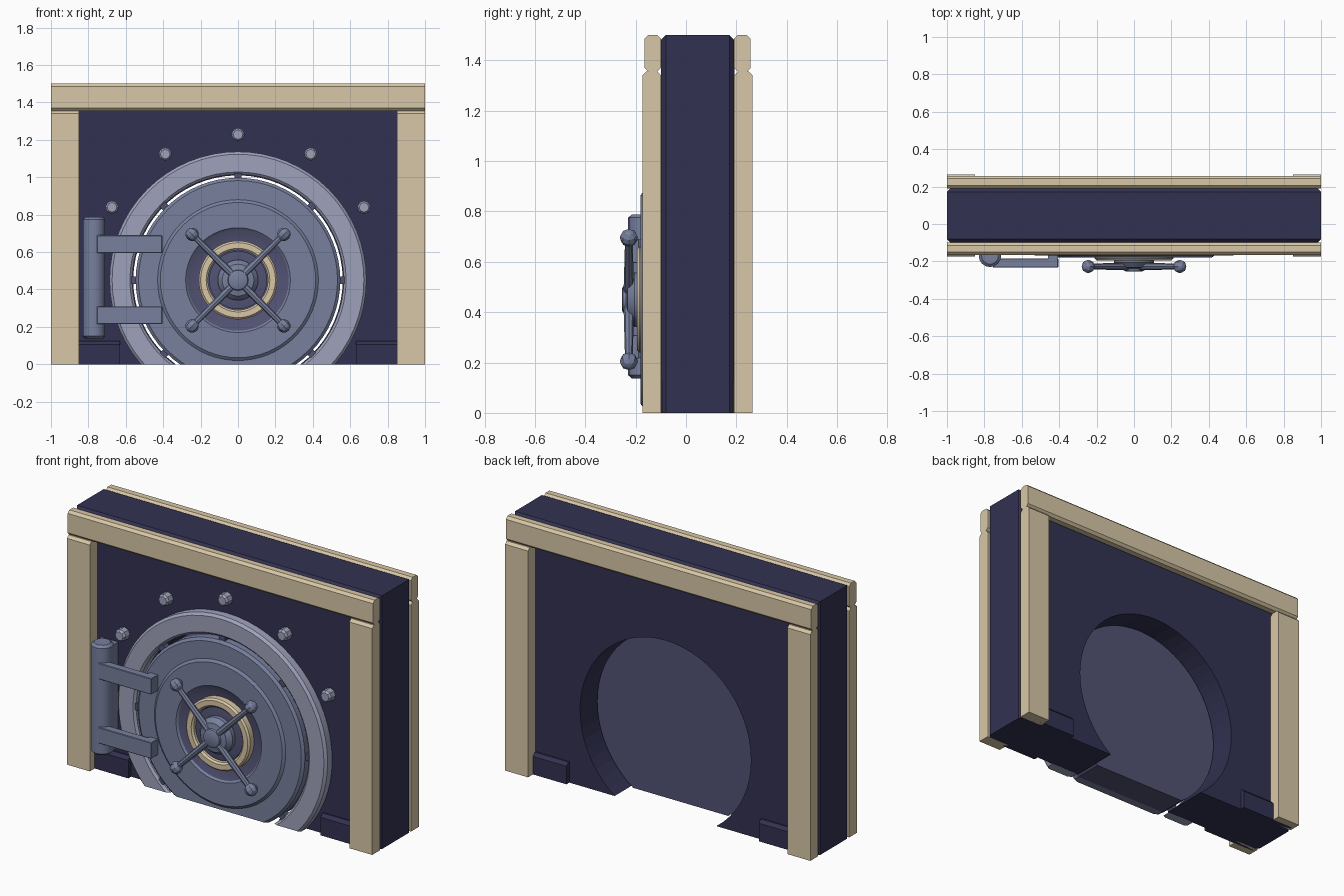
import bpy, bmesh, math
from mathutils import Vector, Matrix

if "Cube" in bpy.data.objects:
    bpy.data.objects.remove(bpy.data.objects["Cube"])

CZ = 0.45      # height of the round door's centre
MID = 0.046    # middle of the wall's thickness


def material(name, rgb):
    m = bpy.data.materials.new(name)
    m.diffuse_color = (*rgb, 1)
    m.use_nodes = True
    m.node_tree.nodes["Principled BSDF"].inputs["Base Color"].default_value = m.diffuse_color
    return m


NAVY = material("navy", (0.032, 0.031, 0.084))
TAN = material("tan", (0.69, 0.575, 0.385))
STEEL = material("steel blue", (0.185, 0.215, 0.34))
LIGHT = material("light steel", (0.345, 0.365, 0.50))
SLATE = material("dark slate", (0.085, 0.086, 0.175))


def finish(name, bm, mat, smooth=False):
    bmesh.ops.recalc_face_normals(bm, faces=bm.faces[:])
    me = bpy.data.meshes.new(name)
    bm.to_mesh(me)
    bm.free()
    me.materials.append(mat)
    ob = bpy.data.objects.new(name, me)
    bpy.context.collection.objects.link(ob)
    if smooth:
        bpy.ops.object.select_all(action='DESELECT')
        ob.select_set(True)
        bpy.context.view_layer.objects.active = ob
        bpy.ops.object.shade_smooth_by_angle(angle=math.radians(30))
    return ob


def extrude(name, pts, vec, mat):
    """Solid from a flat outline pushed along vec."""
    bm = bmesh.new()
    f = bm.faces.new([bm.verts.new(p) for p in pts])
    r = bmesh.ops.extrude_face_region(bm, geom=[f])
    bmesh.ops.translate(bm, verts=[v for v in r['geom'] if isinstance(v, bmesh.types.BMVert)], vec=vec)
    return finish(name, bm, mat)


def box(name, x, y, z, mat, bevel=0.0):
    bm = bmesh.new()
    bmesh.ops.create_cube(bm, size=1)
    for v in bm.verts:
        v.co = [(a + b) / 2 + c * (b - a) for (a, b), c in zip((x, y, z), v.co)]
    if bevel:
        bmesh.ops.bevel(bm, geom=bm.edges[:], offset=bevel, segments=1, affect='EDGES')
    return finish(name, bm, mat)


def lathe(name, prof, mat, n=64, x=0, z=CZ, closed=False, cut=False, smooth=True):
    """Spin an (r, y) profile about a front-to-back axis; cut trims at the ground."""
    bm = bmesh.new()
    rings = [[bm.verts.new((x + r * math.cos(2 * math.pi * i / n), y,
                            z + r * math.sin(2 * math.pi * i / n))) for i in range(n)]
             for r, y in prof]
    pairs = list(zip(rings, rings[1:])) + ([(rings[-1], rings[0])] if closed else [])
    for a, b in pairs:
        for i in range(n):
            j = (i + 1) % n
            bm.faces.new((a[i], a[j], b[j], b[i]))
    if not closed:
        bm.faces.new(rings[0])
        bm.faces.new(rings[-1])
    if cut:
        bmesh.ops.bisect_plane(bm, geom=bm.verts[:] + bm.edges[:] + bm.faces[:],
                               plane_co=(0, 0, 0), plane_no=(0, 0, 1), clear_inner=True)
        bmesh.ops.holes_fill(bm, edges=[e for e in bm.edges if e.is_boundary])
    return finish(name, bm, mat, smooth)


def rod(name, p0, p1, r0, r1, n, mat):
    p0, p1 = Vector(p0), Vector(p1)
    bm = bmesh.new()
    m = Matrix.Translation((p0 + p1) / 2) @ (p1 - p0).to_track_quat('Z', 'Y').to_matrix().to_4x4()
    bmesh.ops.create_cone(bm, cap_ends=True, segments=n, radius1=r0, radius2=r1,
                          depth=(p1 - p0).length, matrix=m)
    return finish(name, bm, mat, True)


# Wall slab with the round opening, chamfered around its front and back
R = 0.56
a0 = math.asin(-CZ / R)
arc = [a0 + (math.pi - 2 * a0) * i / 48 for i in range(49)]
outline = [(-1, 0), (-1, 1.5), (1, 1.5), (1, 0)]
outline += [(R * math.cos(a), max(0, CZ + R * math.sin(a))) for a in arc]
wall = extrude("wall", [(x, -0.10, z) for x, z in outline], (0, 0.292, 0), NAVY)
bm = bmesh.new()
bm.from_mesh(wall.data)
edges = []
for e in bm.edges:
    a, b = (v.co for v in e.verts)
    side = abs(a.x) > 0.99 and abs(a.x - b.x) < 0.01
    top = a.z > 1.49 and b.z > 1.49
    if abs(a.y - b.y) < 0.01 and (side or top):
        edges.append(e)
bmesh.ops.bevel(bm, geom=edges, offset=0.02, segments=1, affect='EDGES')
bm.to_mesh(wall.data)
bm.free()

# Trim on both faces: top beam, posts and low corner blocks
for face, s in (("front", -1), ("back", 1)):
    def Y(d):
        return MID + s * d
    c, zj = 0.015, 1.355
    i, o = 0.145, 0.211
    prof = [(i, zj + c), (i + c, zj), (o - c, zj), (o, zj + c),
            (o, 1.5 - c), (o - c, 1.5), (i + c, 1.5), (i, 1.5 - c)]
    extrude(face + "_beam", [(-1, Y(d), z) for d, z in prof], (2, 0, 0), TAN)
    o = 0.2185
    prof = [(i, 0), (o, 0), (o, zj - c), (o - c, zj), (i + c, zj), (i, zj - c)]
    for side, x in (("left", -1), ("right", 0.85)):
        extrude(f"{face}_{side}_post", [(x, Y(d), z) for d, z in prof], (0.15, 0, 0), TAN)
        # Corner block with a chamfered top edge
        bx = -0.985 if x < 0 else 0.63
        prof_b = [(0.135, 0), (0.173, 0), (0.173, 0.107), (0.155, 0.125), (0.135, 0.125)]
        extrude(f"{face}_{side}_base_block", [(bx, Y(d), z) for d, z in prof_b], (0.355, 0, 0), NAVY)

# Door frame ring
lathe("frame_ring", [(0.565, -0.098), (0.687, -0.098), (0.687, -0.143), (0.673, -0.157),
                     (0.578, -0.157), (0.565, -0.145)], LIGHT, closed=True, cut=True)

# Door: rear plug, front plate, raised plate with a sloped bowl
lathe("door_plug", [(0.547, -0.12), (0.547, 0.05)], SLATE, cut=True)
lathe("door_plate", [(0.547, -0.119), (0.547, -0.155), (0.532, -0.168), (0.40, -0.168),
                     (0.40, -0.119)], STEEL, closed=True, cut=True)
lathe("raised_plate", [(0.43, -0.15), (0.43, -0.168), (0.415, -0.18), (0.28, -0.18),
                       (0.27, -0.17), (0.27, -0.15)], STEEL, closed=True)
lathe("door_bowl", [(0.275, -0.118), (0.275, -0.172), (0.215, -0.15), (0.10, -0.15),
                    (0.10, -0.118)], SLATE, closed=True)
lathe("gold_band", [(0.21, -0.13), (0.21, -0.185), (0.20, -0.195), (0.17, -0.195),
                    (0.16, -0.185), (0.16, -0.13)], TAN, closed=True)
lathe("inner_dish", [(0.155, -0.13), (0.155, -0.175), (0.12, -0.18), (0.08, -0.18),
                     (0.08, -0.13)], SLATE, n=48, closed=True)

# Small lugs bridging the gap around the door (none below the ground)
for k in (0, 1, 3, 4, 5, 6, 7):
    ob = box("lug", (0.535, 0.57), (-0.15, -0.11), (-0.02, 0.02), SLATE)
    ob.matrix_world = Matrix.Translation((0, 0, CZ)) @ Matrix.Rotation(k * math.pi / 4, 4, 'Y')

# Handwheel: hub, four spokes and faceted ball ends
lathe("wheel_hub", [(0.108, -0.13), (0.108, -0.205), (0.085, -0.232), (0.06, -0.236),
                    (0.055, -0.238), (0.052, -0.25), (0.042, -0.255)], STEEL, n=32)
for sx in (-1, 1):
    for sz in (-1, 1):
        def P(t):
            return (sx * t, -0.227, CZ + sz * t)
        rod("spoke", P(0.03), P(0.24), 0.021, 0.015, 8, STEEL)
        bm = bmesh.new()
        bmesh.ops.create_uvsphere(bm, u_segments=8, v_segments=6, radius=0.036,
                                  matrix=Matrix.Translation(P(0.245)) @ Matrix.Rotation(sx * sz * math.pi / 4, 4, 'Y'))
        finish("spoke_ball", bm, STEEL)

# Hinge: upright barrel, backing block and two arms onto the door
rod("hinge_barrel", (-0.77, -0.17, 0.15), (-0.77, -0.17, 0.775), 0.06, 0.06, 16, STEEL)
rod("hinge_cap_top", (-0.77, -0.17, 0.775), (-0.77, -0.17, 0.788), 0.06, 0.045, 16, STEEL)
rod("hinge_cap_bottom", (-0.77, -0.17, 0.137), (-0.77, -0.17, 0.15), 0.045, 0.06, 16, STEEL)
box("hinge_back", (-0.825, -0.715), (-0.17, -0.098), (0.15, 0.775), STEEL)
for z in (0.215, 0.595):
    box("hinge_arm", (-0.755, -0.405), (-0.232, -0.185), (z, z + 0.095), STEEL, 0.003)
    box("hinge_foot", (-0.46, -0.406), (-0.2, -0.155), (z + 0.002, z + 0.093), STEEL)

# Bolts fanned over the door
for deg in range(30, 151, 30):
    a = math.radians(deg)
    lathe("bolt", [(0.036, -0.098), (0.036, -0.138), (0.026, -0.15)], LIGHT, n=8,
          x=0.778 * math.cos(a), z=CZ + 0.778 * math.sin(a), smooth=False)
